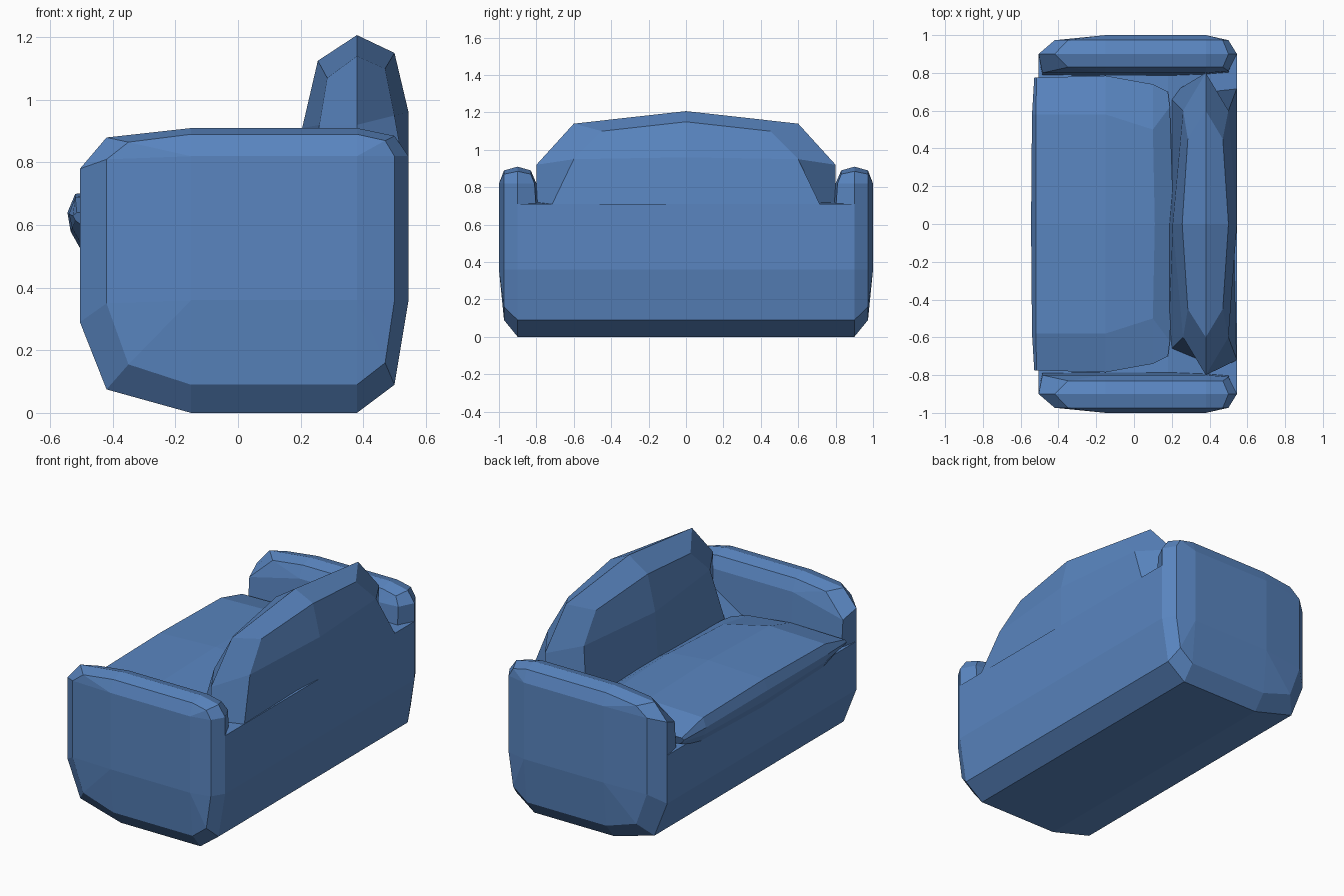
import bpy, bmesh

if "Cube" in bpy.data.objects:
    bpy.data.objects.remove(bpy.data.objects["Cube"])

mat = bpy.data.materials.new("blue_fabric")
mat.diffuse_color = (0.10, 0.235, 0.527, 1)
mat.use_nodes = True
mat.node_tree.nodes["Principled BSDF"].inputs["Base Color"].default_value = mat.diffuse_color


def loft(name, rings, closed=True, caps=True):
    """Skin rings of equal length, merging repeated points."""
    bm = bmesh.new()
    rows = [[bm.verts.new(p) for p in r] for r in rings]
    n = len(rows[0])
    for a, b in zip(rows, rows[1:]):
        for i in range(n if closed else n - 1):
            j = (i + 1) % n
            bm.faces.new((a[i], a[j], b[j], b[i]))
    if caps:
        bm.faces.new(rows[0])
        bm.faces.new(rows[-1])
    bmesh.ops.remove_doubles(bm, verts=bm.verts, dist=0.0005)
    bmesh.ops.recalc_face_normals(bm, faces=bm.faces)
    me = bpy.data.meshes.new(name)
    bm.to_mesh(me)
    bm.free()
    ob = bpy.data.objects.new(name, me)
    bpy.context.collection.objects.link(ob)
    me.materials.append(mat)
    return ob


def flip(ring):
    return [(x, -y, z) for x, y, z in ring]


# Arms: rounded slabs made of a rim, an inset loop and a flat panel per side
rim = [(-.505, .78), (-.42, .88), (-.15, .91), (.38, .91), (.5, .885), (.545, .82),
       (.545, .36), (.5, .09), (.38, 0), (-.15, 0), (-.42, .075), (-.505, .29)]
inset = [(-.42, .81), (-.35, .865), (-.15, .89), (.38, .89), (.47, .87), (.5, .82),
         (.5, .36), (.47, .16), (.38, .09), (-.15, .09), (-.35, .155), (-.42, .35)]
panel = [c for c in [(-.15, .82), (.38, .82), (.38, .36), (-.15, .36)] for _ in range(3)]
inner = [(-.485, .74)] + inset[1:11] + [(-.485, .35)]
inner_y = [.80, .83, .83, .83, .83, .81] + [.78] * 5 + [.77]
arm = [[(x, .77 if z < .5 else .80, z) for x, z in panel],
       [(x, y, z) for (x, z), y in zip(inner, inner_y)],
       [(x, .9, z) for x, z in rim],
       [(x, .973, z) for x, z in inset],
       [(x, 1.0, z) for x, z in panel]]
loft("arm_back", arm, caps=False)
loft("arm_front", [flip(r) for r in arm], caps=False)
for ob in (bpy.data.objects["arm_back"], bpy.data.objects["arm_front"]):
    # Close the flat panels
    bm = bmesh.new()
    bm.from_mesh(ob.data)
    bmesh.ops.holes_fill(bm, edges=[e for e in bm.edges if e.is_boundary], sides=0)
    bmesh.ops.recalc_face_normals(bm, faces=bm.faces)
    bm.to_mesh(ob.data)
    bm.free()

# Base: one profile running between the arms
base = [(-.15, 0), (-.42, .075), (-.505, .29), (-.505, .58), (.18, .6), (.38, .72),
        (.545, .71), (.545, .36), (.5, .09), (.38, 0)]
loft("base", [[(x, y, z) for x, z in base] for y in (-.9, .9)])

# Backrest: rounded ridge tapering to both ends
mid = [(.18, 0, .5), (.205, 0, .91), (.255, 0, 1.125), (.38, 0, 1.207),
       (.5, 0, 1.15), (.545, 0, .96), (.545, 0, .6)]
side = [(.18, .68, .5), (.26, .6, .92), (.285, .45, 1.07), (.38, .6, 1.14),
        (.47, .45, 1.10), (.5, .6, .95), (.545, .72, .7)]
end = [(.38, .8, .5), (.38, .8, .92), (.38, .6, 1.14), (.38, .6, 1.14),
       (.38, .6, 1.14), (.38, .8, .92), (.38, .8, .5)]
loft("backrest", [flip(end), flip(side), mid, side, end], closed=False, caps=False)

# Seat cushion: crowned centre, thin edges beside the arms
c_mid = [(-.49, 0, .5), (-.535, 0, .58), (-.545, 0, .64), (-.52, 0, .7), (-.15, 0, .715),
         (.11, 0, .69), (.21, 0, .63), (.21, 0, .5)]
c_side = [(-.49, .58, .52), (-.53, .58, .59), (-.54, .58, .635), (-.52, .58, .69),
          (-.15, .58, .70), (.10, .5, .675), (.19, .62, .63), (.19, .62, .5)]
c_end = [(-.5, .775, .6), (-.52, .775, .615), (-.528, .775, .63), (-.515, .775, .64),
         (-.15, .785, .64), (.10, .74, .635), (.18, .70, .625), (.18, .70, .5)]
loft("seat_cushion", [flip(c_end), flip(c_side), c_mid, c_side, c_end])
